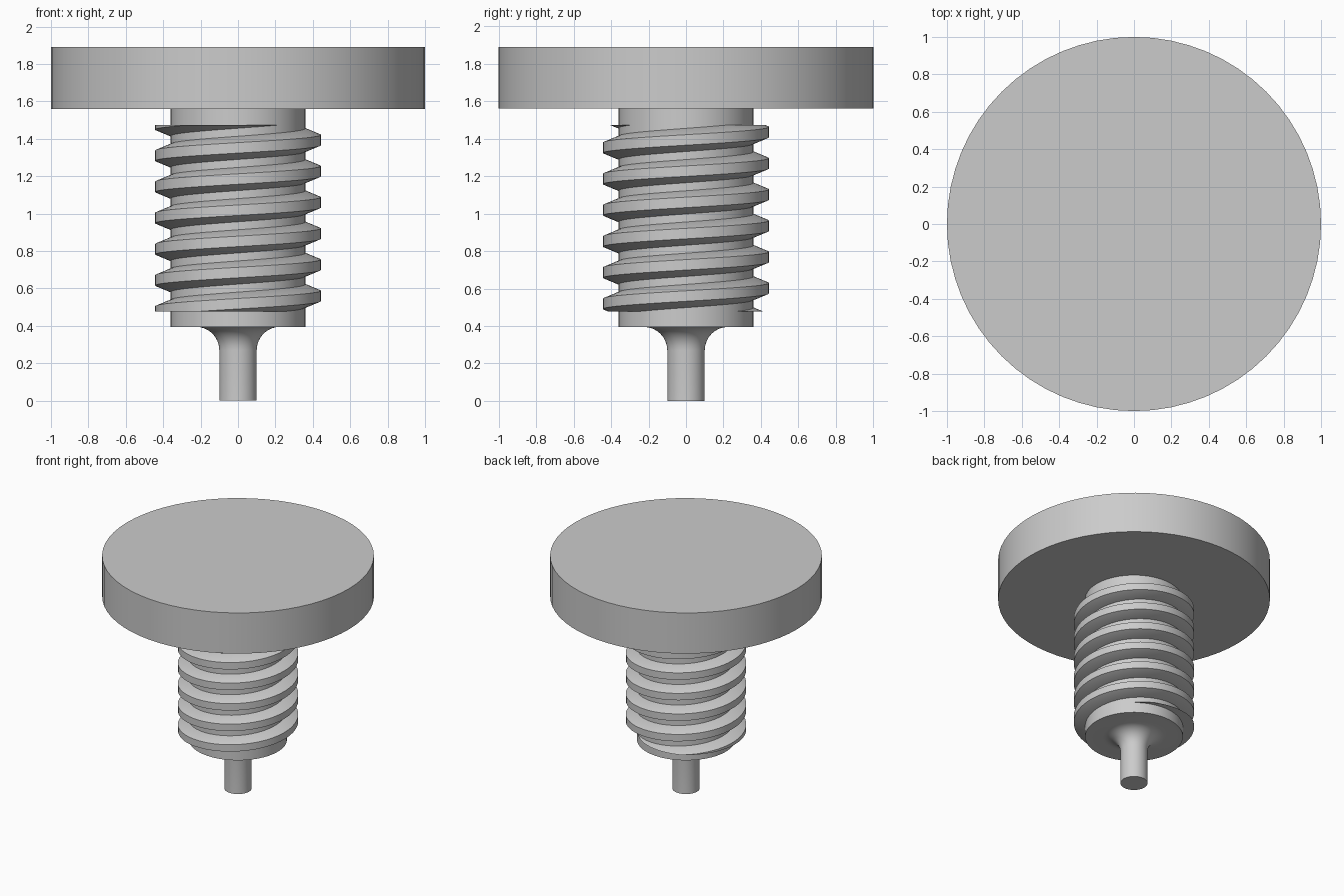
import bpy, bmesh
from math import sin, cos, pi, radians

cube = bpy.data.objects.get("Cube")
if cube:
    bpy.data.objects.remove(cube, do_unlink=True)

SEGMENTS = 64
TURN = 2 * pi

grey = bpy.data.materials.new("plain grey")
grey.use_nodes = True
colour = (0.6, 0.6, 0.6, 1)
grey.diffuse_color = colour
grey.node_tree.nodes["Principled BSDF"].inputs["Base Color"].default_value = colour


def finish(name, bm):
    """Turn a bmesh into a smooth-shaded object with sharp edges kept."""
    bmesh.ops.recalc_face_normals(bm, faces=bm.faces)
    mesh = bpy.data.meshes.new(name)
    bm.to_mesh(mesh)
    bm.free()
    mesh.materials.append(grey)
    obj = bpy.data.objects.new(name, mesh)
    bpy.context.collection.objects.link(obj)
    bpy.ops.object.select_all(action='DESELECT')
    obj.select_set(True)
    bpy.context.view_layer.objects.active = obj
    bpy.ops.object.shade_smooth_by_angle(angle=radians(30))
    return obj


def lathe(name, profile):
    """Revolve (radius, z) points about z and cap both ends."""
    bm = bmesh.new()
    rings = [[bm.verts.new((r * cos(TURN * i / SEGMENTS), r * sin(TURN * i / SEGMENTS), z))
              for i in range(SEGMENTS)] for r, z in profile]
    for low, high in zip(rings, rings[1:]):
        for i in range(SEGMENTS):
            j = (i + 1) % SEGMENTS
            bm.faces.new((low[i], low[j], high[j], high[i]))
    bm.faces.new(rings[0])
    bm.faces.new(rings[-1])
    return finish(name, bm)


def thread(name, root, crest, pitch, z_at_x, bottom, top):
    """Helical ridge with a trapezoid section, trimmed flat at both ends."""
    root_half, crest_half, buried = 0.062, 0.028, root - 0.03
    section = [(buried, -root_half), (root, -root_half), (crest, -crest_half),
               (crest, crest_half), (root, root_half), (buried, root_half)]
    bm = bmesh.new()
    loops = []
    for step in range(-2 * SEGMENTS, 8 * SEGMENTS + 1):
        a = TURN * step / SEGMENTS
        z = z_at_x + pitch * step / SEGMENTS
        loops.append([bm.verts.new((r * cos(a), r * sin(a), z + dz)) for r, dz in section])
    for one, two in zip(loops, loops[1:]):
        for i in range(len(section)):
            j = (i + 1) % len(section)
            bm.faces.new((one[i], two[i], two[j], one[j]))
    bm.faces.new(loops[0])
    bm.faces.new(loops[-1])
    # trim the run-outs and close the cuts
    for height, direction in ((bottom, -1), (top, 1)):
        bmesh.ops.bisect_plane(bm, geom=bm.verts[:] + bm.edges[:] + bm.faces[:], dist=1e-6,
                               plane_co=(0, 0, height), plane_no=(0, 0, direction),
                               clear_outer=True)
        rim = [e for e in bm.edges if e.is_boundary]
        bmesh.ops.holes_fill(bm, edges=rim, sides=0)
    return finish(name, bm)


# Round flat head
lathe("head", [(1.0, 1.56), (1.0, 1.89)])

# Shaft with a thin pin that flares into its underside
fillet = 0.125
flare = [(0.1 + fillet * (1 - cos(t * pi / 16)), 0.395 - fillet * (1 - sin(t * pi / 16)))
         for t in range(9)]
lathe("shaft_and_pin", [(0.1, 0)] + flare + [(0.36, 0.395), (0.36, 1.56)])

# Screw thread round the shaft
thread("screw_thread", root=0.36, crest=0.443, pitch=1 / 6, z_at_x=0.56,
       bottom=0.477, top=1.474)
